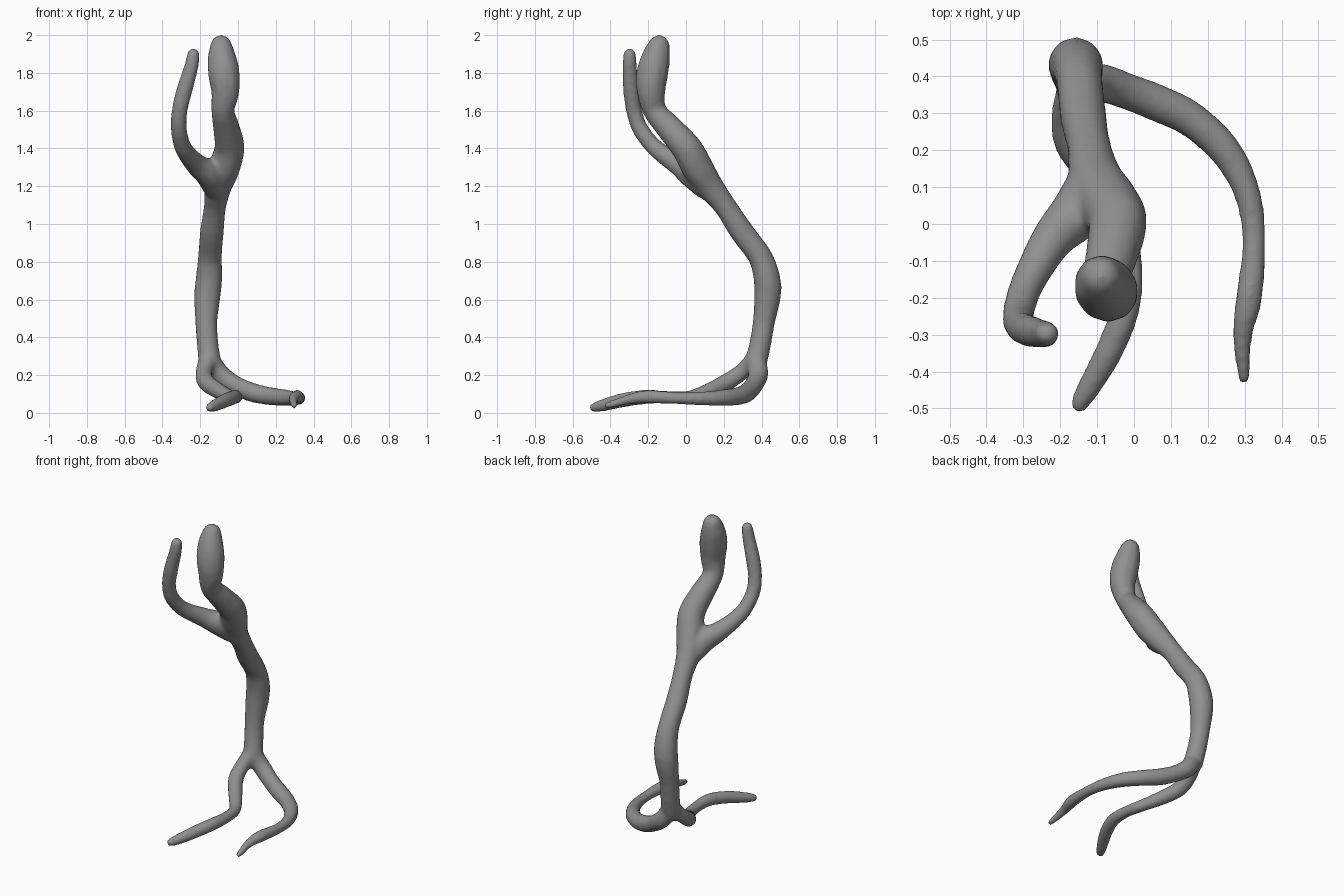
import bpy, bmesh
from mathutils import Vector, Matrix

# Each limb: (x, y, z, radius) along its centreline
trunk = [(-.15, .37, .27, .062), (-.16, .392, .36, .06), (-.168, .412, .48, .061),
         (-.162, .432, .62, .073), (-.153, .427, .72, .073), (-.148, .39, .83, .066),
         (-.138, .295, .96, .066), (-.122, .21, 1.09, .062), (-.105, .125, 1.2, .075),
         (-.072, .06, 1.3, .086), (-.045, .005, 1.4, .083), (-.06, -.08, 1.5, .074),
         (-.08, -.165, 1.6, .064), (-.067, -.185, 1.7, .077), (-.075, -.178, 1.8, .087),
         (-.086, -.16, 1.88, .077), (-.09, -.143, 1.945, .058)]
arm = [(-.12, .10, 1.2, .07), (-.155, .03, 1.265, .075), (-.22, -.04, 1.315, .06),
       (-.288, -.16, 1.4, .048), (-.313, -.24, 1.5, .045), (-.309, -.275, 1.6, .044),
       (-.283, -.29, 1.71, .045), (-.248, -.298, 1.83, .04), (-.236, -.298, 1.897, .035)]
right_leg = [(-.15, .37, .28, .055), (-.095, .383, .205, .055), (-.02, .36, .15, .052),
             (.07, .325, .11, .053), (.16, .28, .09, .05), (.25, .195, .08, .046),
             (.308, .08, .076, .038), (.325, -.05, .078, .034), (.312, -.2, .085, .038),
             (.294, -.3, .072, .029), (.298, -.415, .04, .02)]
left_leg = [(-.155, .365, .28, .055), (-.18, .3, .22, .046), (-.17, .22, .165, .048),
            (-.11, .13, .12, .045), (-.035, .02, .083, .038), (-.012, -.1, .083, .036),
            (-.02, -.22, .084, .04), (-.065, -.34, .066, .04), (-.12, -.44, .04, .034),
            (-.148, -.488, .028, .026)]


def catmull(p, t):
    a, b, c, d = p
    return .5 * (2 * b + (c - a) * t + (2 * a - 5 * b + 4 * c - d) * t * t
                 + (3 * b - a - 3 * c + d) * t ** 3)


def add_limb(bm, pts, steps=8):
    """String overlapping balls along a smooth path."""
    v = [Vector(p) for p in pts]
    v = [2 * v[0] - v[1]] + v + [2 * v[-1] - v[-2]]
    for i in range(len(v) - 3):
        for k in range(steps + (i == len(v) - 4)):
            q = catmull(v[i:i + 4], k / steps)
            bmesh.ops.create_icosphere(bm, subdivisions=2, radius=q[3],
                                       matrix=Matrix.Translation(q.to_3d()))


bm = bmesh.new()
for limb in (trunk, arm, right_leg, left_leg):
    add_limb(bm, limb)
mesh = bpy.data.meshes.new("branching_figure")
bm.to_mesh(mesh)
bm.free()
figure = bpy.data.objects.new("branching_figure", mesh)
bpy.context.collection.objects.link(figure)

# Dark grey skin
skin = bpy.data.materials.new("dark_grey")
skin.diffuse_color = (.28, .28, .28, 1)
mesh.materials.append(skin)

# Fuse the limbs into one skin and soften the joints
remesh = figure.modifiers.new("fuse", 'REMESH')
remesh.mode = 'VOXEL'
remesh.voxel_size = .011
remesh.use_smooth_shade = True
smooth = figure.modifiers.new("soften", 'SMOOTH')
smooth.factor = .5
smooth.iterations = 10
